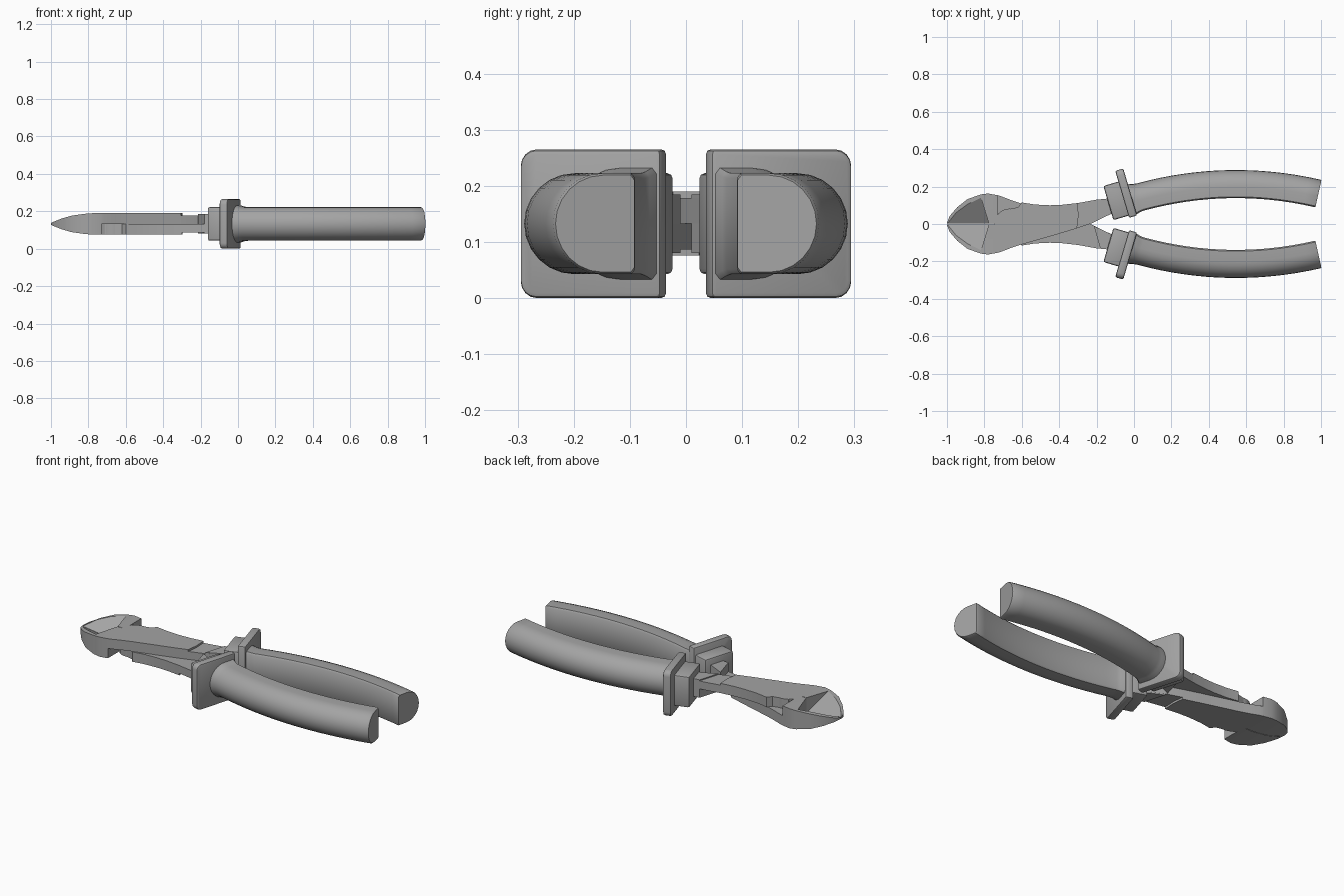
import bpy, bmesh
from math import sin, cos, pi, radians, degrees
from mathutils import Vector

if "Cube" in bpy.data.objects:
    bpy.data.objects.remove(bpy.data.objects["Cube"])

MID = 0.1325          # height of the middle plane
HALF = 0.057          # half thickness of the steel

steel = bpy.data.materials.new("plain_grey")
steel.use_nodes = True
grey = (0.37, 0.37, 0.37, 1)
steel.diffuse_color = grey
steel.node_tree.nodes["Principled BSDF"].inputs["Base Color"].default_value = grey


def finish(name, bm, flip=False, angle=35):
    """Turn a bmesh into an object; flip turns it half round the x axis."""
    for v in bm.verts:
        if flip:
            v.co.y, v.co.z = -v.co.y, 2 * MID - v.co.z
    bmesh.ops.recalc_face_normals(bm, faces=bm.faces)
    mesh = bpy.data.meshes.new(name)
    bm.to_mesh(mesh)
    bm.free()
    mesh.materials.append(steel)
    obj = bpy.data.objects.new(name, mesh)
    bpy.context.collection.objects.link(obj)
    if angle:
        bpy.ops.object.select_all(action="DESELECT")
        obj.select_set(True)
        bpy.context.view_layer.objects.active = obj
        bpy.ops.object.shade_smooth_by_angle(angle=radians(angle))
    return obj


def loft(rings):
    """Skin a row of closed rings and cap both ends."""
    bm = bmesh.new()
    rows = [[bm.verts.new(p) for p in ring] for ring in rings]
    n = len(rows[0])
    for a, b in zip(rows, rows[1:]):
        for i in range(n):
            j = (i + 1) % n
            bm.faces.new((a[i], a[j], b[j], b[i]))
    bm.faces.new(rows[0])
    bm.faces.new(rows[-1])
    bmesh.ops.recalc_face_normals(bm, faces=bm.faces)
    return bm


def prism(outline, z0, z1):
    return loft([[(x, y, z) for x, y in outline] for z in (z0, z1)])


def bevel(bm, edges, size, segments):
    bmesh.ops.bevel(bm, geom=edges, offset=size, segments=segments,
                    profile=0.5, affect="EDGES", clamp_overlap=True)


def soften(bm, size):
    sharp = [e for e in bm.edges if degrees(e.calc_face_angle(0)) > 50]
    bevel(bm, sharp, size, 2)


# Tilted frame at the hand guard
TILT = radians(16.4)
T = Vector((cos(TILT), sin(TILT), 0))
N = Vector((-sin(TILT), cos(TILT), 0))
UP = Vector((0, 0, 1))
GUARD = Vector((-0.042, 0.165, MID))


def tilted_box(t0, t1, n0, n1, h):
    corners = ((n0, -h), (n1, -h), (n1, h), (n0, h))
    return loft([[GUARD + T * t + N * n + UP * z for n, z in corners] for t in (t0, t1)])


# Cutter for the hollow between the jaws
def hollow_z(x, y):
    return 0.13 - 0.133 * (x + 1) + 0.579 * abs(y)


bm = bmesh.new()
rim = [(-1.0, 0), (-0.775, 0)]
for s in (1, -1):
    rim += [(-0.92, s * 0.1), (-0.82, s * 0.145)]
for x, y in rim:
    bm.verts.new((x, y, hollow_z(x, y)))
    bm.verts.new((x, y, 0.3))
bmesh.ops.convex_hull(bm, input=bm.verts)
cutter = finish("hollow_cutter", bm, angle=0)
cutter.hide_render = True
cutter.hide_set(True)

# Jaw stations: x, width, half height
JAW = [(-1, 0.006, 0.004), (-0.985, 0.043, 0.012), (-0.945, 0.09, 0.028),
       (-0.89, 0.133, 0.044), (-0.82, 0.158, 0.054), (-0.78, 0.163, HALF),
       (-0.73, 0.154, HALF)]

# Upper plate of one lever, from behind the jaw to the step
PLATE = [(-0.735, -0.154), (-0.715, -0.15), (-0.655, -0.127), (-0.6, -0.109),
         (-0.4, -0.052), (-0.305, -0.023), (-0.297, 0.04), (-0.3, 0.112),
         (-0.38, 0.103), (-0.45, 0.1), (-0.53, 0.104), (-0.6, 0.115),
         (-0.62, 0.09), (-0.71, 0.07), (-0.735, 0)]
SHANK = [(-0.31, -0.024), (-0.23, 0.002), (-0.1, 0.065), (-0.1, 0.14),
         (-0.2, 0.13), (-0.31, 0.11)]
ROOT = [(-0.215, 0.01), (-0.1, 0.065), (-0.1, 0.14), (-0.18, 0.132)]

for side, flip in (("left", False), ("right", True)):
    # Jaw with its half of the hollow
    rings = []
    for x, w, h in JAW:
        rings.append([(x, -0.0015, MID - h), (x, -w, MID - h),
                      (x, -w, MID + h), (x, -0.0015, MID + h)])
    jaw = finish(side + "_jaw", loft(rings), flip)
    cut = jaw.modifiers.new("hollow", "BOOLEAN")
    cut.operation = "DIFFERENCE"
    cut.solver = "EXACT"
    cut.object = cutter

    # Lever plate, thinner shank and full height root
    finish(side + "_lever_plate", prism(PLATE, MID, MID + HALF), flip)
    finish(side + "_shank", prism(SHANK, MID, MID + 0.046), flip)
    finish(side + "_shank_root", prism(ROOT, MID - 0.052, MID + 0.052), flip)

    # Collar and guard
    bm = tilted_box(-0.106, 0, -0.119, 0.071, 0.09)
    soften(bm, 0.01)
    finish(side + "_collar", bm, flip)
    bm = tilted_box(-0.0225, 0.0225, -0.131, 0.131, MID)
    outer = [e for e in bm.edges
             if all((v.co - GUARD).dot(N) > 0.1 for v in e.verts)
             and abs((e.verts[0].co - e.verts[1].co).dot(T)) > 0.02]
    bevel(bm, outer, 0.03, 4)
    soften(bm, 0.009)
    finish(side + "_guard", bm, flip)

    # Grip: a D section swept along a gentle arch
    section = [(-0.068, -0.09)]
    for i in range(13):
        a = -pi / 2 + pi * i / 12
        section.append((-0.015 + 0.09 * cos(a), 0.09 * sin(a)))
    section += [(-0.068, 0.09), (-0.075, 0.081), (-0.075, -0.081)]
    rings = []
    stations = [(-0.03, 1.12), (-0.005, 1.1), (0.015, 1.03), (0.035, 1)]
    stations += [(0.035 + 0.945 * i / 16, 1) for i in range(1, 17)] + [(0.986, 0.96)]
    for x, s in stations:
        slope = 0.288 - 0.52 * x
        n = Vector((-slope, 1, 0)).normalized()
        c = Vector((x, 0.135 + 0.288 * x - 0.264 * x * x, MID))
        rings.append([c + n * p * s + UP * q * s for p, q in section])
    finish(side + "_grip", loft(rings), flip, 40)

# Pivot hub joining the levers
hub = [(-0.665 + 0.082 * cos(2 * pi * i / 32), 0.082 * sin(2 * pi * i / 32))
       for i in range(32)]
finish("pivot_hub", prism(hub, MID - HALF, MID + HALF))
